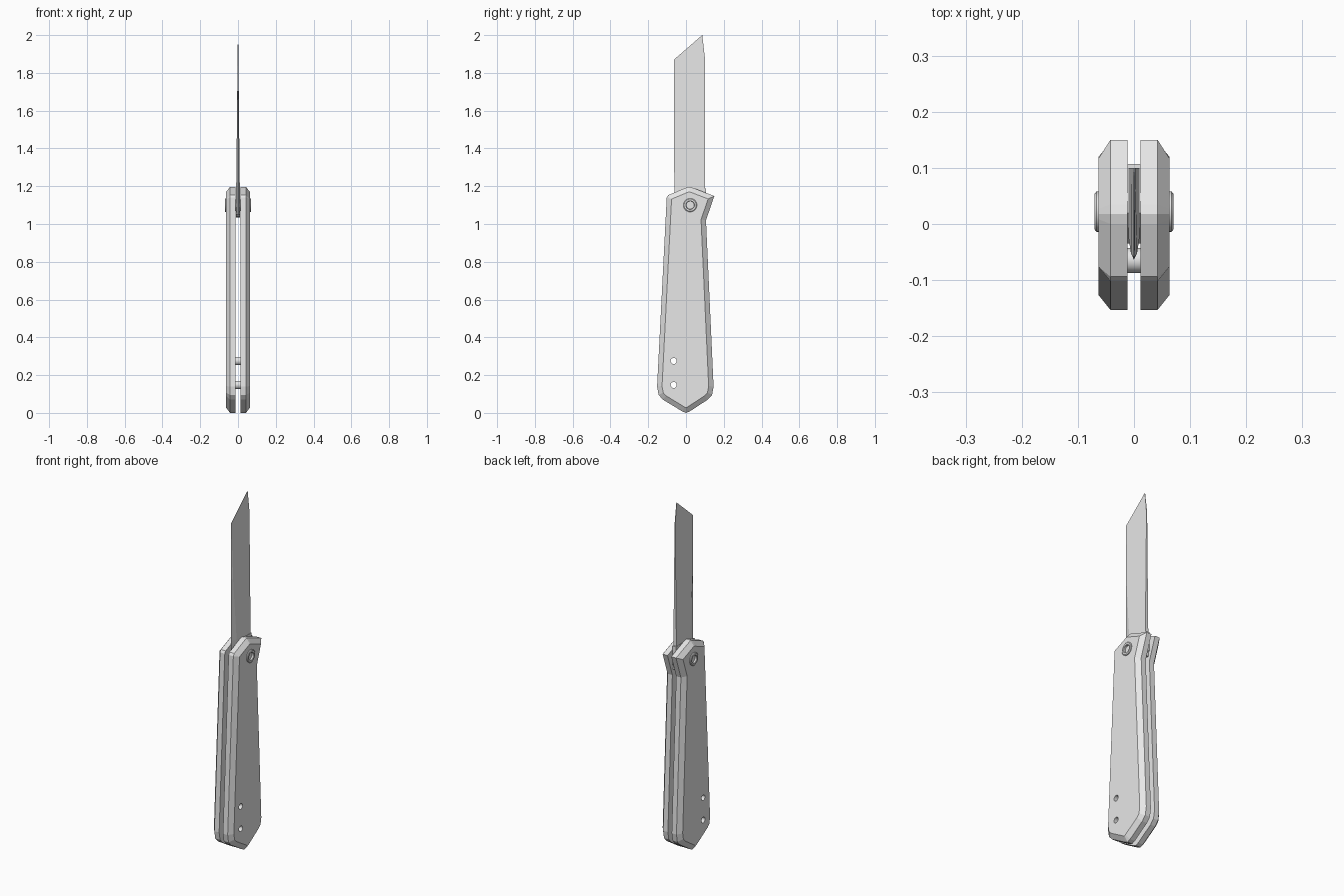
import bpy, bmesh, math
from mathutils import Vector

if "Cube" in bpy.data.objects:
    bpy.data.objects.remove(bpy.data.objects["Cube"], do_unlink=True)

GREY = (0.8, 0.8, 0.8, 1)
steel = bpy.data.materials.new("light grey")
steel.use_nodes = True
steel.diffuse_color = GREY
steel.node_tree.nodes["Principled BSDF"].inputs["Base Color"].default_value = GREY


def finish(name, bm, smooth=False):
    bmesh.ops.recalc_face_normals(bm, faces=bm.faces)
    mesh = bpy.data.meshes.new(name)
    bm.to_mesh(mesh)
    bm.free()
    mesh.materials.append(steel)
    ob = bpy.data.objects.new(name, mesh)
    bpy.context.collection.objects.link(ob)
    if smooth:
        bpy.ops.object.select_all(action="DESELECT")
        ob.select_set(True)
        bpy.context.view_layer.objects.active = ob
        bpy.ops.object.shade_smooth_by_angle(angle=math.radians(30))
    return ob


def loft(name, rings):
    """Skin a stack of equal rings and cap both ends."""
    bm = bmesh.new()
    loops = [[bm.verts.new(p) for p in ring] for ring in rings]
    n = len(loops[0])
    for a, b in zip(loops, loops[1:]):
        for i in range(n):
            j = (i + 1) % n
            bm.faces.new((a[i], a[j], b[j], b[i]))
    bm.faces.new(loops[0])
    bm.faces.new(loops[-1])
    return finish(name, bm)


def lathe(name, profile, y, z, closed=False, sides=32):
    """Turn (radius, x) points around an axis parallel to x."""
    bm = bmesh.new()
    verts = [bm.verts.new((x, y, z + r)) for r, x in profile]
    edges = [bm.edges.new(p) for p in zip(verts, verts[1:])]
    if closed:
        edges.append(bm.edges.new((verts[-1], verts[0])))
    bmesh.ops.spin(bm, geom=verts + edges, cent=(0, y, z), axis=(1, 0, 0),
                   angle=math.tau, steps=sides)
    bmesh.ops.remove_doubles(bm, verts=bm.verts, dist=1e-5)
    return finish(name, bm, smooth=True)


def inset(points, d):
    """Offset a counter-clockwise outline inwards."""
    out = []
    for i, p in enumerate(points):
        p = Vector(p)
        a = (p - Vector(points[i - 1])).normalized()
        b = (Vector(points[(i + 1) % len(points)]) - p).normalized()
        na, nb = Vector((-a.y, a.x)), Vector((-b.y, b.x))
        out.append(p + (na + nb) * d / (1 + na.dot(nb)))
    return out


# Handle scales: chamfered slabs with pin and pivot holes
PIVOT = (0.022, 1.10)
PINS = {"upper": (-0.065, 0.275), "lower": (-0.065, 0.148)}
outline = [(-0.02, 0.008), (0, 0), (0.02, 0.008), (0.115, 0.07), (0.138, 0.095),
           (0.146, 0.14), (0.108, 0.97), (0.106, 1.02), (0.15, 1.148),
           (0.035, 1.192), (0.018, 1.197), (0, 1.192), (-0.094, 1.153), (-0.102, 1.14),
           (-0.153, 0.14), (-0.145, 0.095), (-0.122, 0.07)]
inner = inset(outline, 0.026)

for side, s in (("left", 1), ("right", -1)):
    layers = ((outline, 0.012), (outline, 0.042), (inner, 0.063))
    scale = loft(side + "_handle_scale", [[(s * x, y, z) for y, z in pts] for pts, x in layers])
    for radius, (y, z) in [(0.032, PIVOT)] + [(0.016, p) for p in PINS.values()]:
        cutter = lathe("cutter", [(0, -0.1), (radius, -0.1), (radius, 0.1), (0, 0.1)], y, z)
        cutter.hide_render = True
        mod = scale.modifiers.new("hole", "BOOLEAN")
        mod.object, mod.solver = cutter, "EXACT"
        bpy.context.view_layer.objects.active = scale
        bpy.ops.object.modifier_apply(modifier=mod.name)
        bpy.data.objects.remove(cutter, do_unlink=True)

    # Pivot collar with a recessed centre
    collar = [(0, 0.058), (0.021, 0.058), (0.021, 0.068), (0.023, 0.07), (0.032, 0.07),
              (0.036, 0.067), (0.036, 0.06), (0.031, 0.06), (0.031, 0.011), (0, 0.011)]
    lathe(side + "_pivot_collar", [(r, s * x) for r, x in collar], *PIVOT)

# Hollow spacers joining the scales
for label, (y, z) in PINS.items():
    lathe(label + "_spacer", [(0.016, -0.014), (0.022, -0.014), (0.022, 0.014), (0.016, 0.014)],
          y, z, closed=True)

# Tang plate around the pivot
tang = [(-0.035, 1.07), (0.0, 1.04), (0.05, 1.035), (0.107, 1.08), (0.107, 1.187), (0.02, 1.187)]
loft("tang", [[(x, y, z) for y, z in tang] for x in (-0.0115, 0.0115)])

# Blade: edge, grind line and spine sections from base to tip, with half thickness
sections = [((-0.06, 1.05), (-0.02, 1.05), (0.1, 1.05), 0.0105),
            ((-0.062, 1.20), (-0.026, 1.20), (0.1, 1.20), 0.0095),
            ((-0.063, 1.55), (-0.052, 1.55), (0.1, 1.55), 0.0055),
            ((-0.064, 1.78), (-0.058, 1.78), (0.1, 1.88), 0.0022),
            ((-0.064, 1.87), (-0.058, 1.875), (0.086, 2.0), 0.0007)]
loft("blade", [[(0, *edge), (t, *grind), (t, *spine), (-t, *spine), (-t, *grind)]
               for edge, grind, spine, t in sections])
